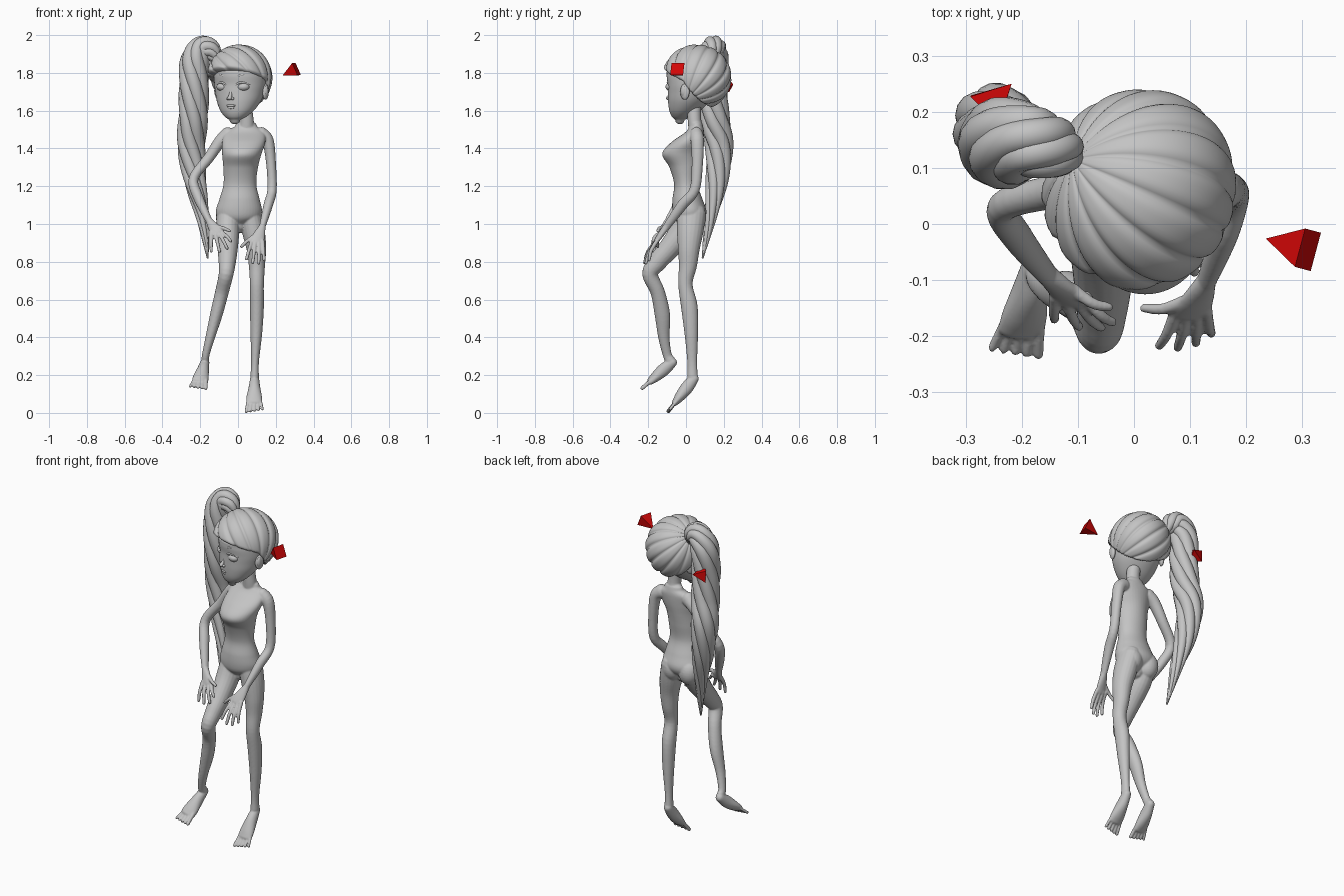
import bpy, bmesh, math
from mathutils import Vector, Matrix

cube = bpy.data.objects.get("Cube")
if cube:
    bpy.data.objects.remove(cube)


def material(name, rgb):
    m = bpy.data.materials.new(name)
    m.use_nodes = True
    m.diffuse_color = (*rgb, 1)
    m.node_tree.nodes["Principled BSDF"].inputs["Base Color"].default_value = (*rgb, 1)
    return m


GREY = material("plain grey", (0.55, 0.55, 0.55))
RED = material("marker red", (0.64, 0.002, 0.002))


def finish(name, bm, mat=GREY, smooth=True):
    bmesh.ops.recalc_face_normals(bm, faces=bm.faces)
    if bm.calc_volume(signed=True) < 0:
        bmesh.ops.reverse_faces(bm, faces=bm.faces)
    me = bpy.data.meshes.new(name)
    bm.to_mesh(me)
    bm.free()
    me.materials.append(mat)
    ob = bpy.data.objects.new(name, me)
    bpy.context.scene.collection.objects.link(ob)
    if smooth:
        for p in me.polygons:
            p.use_smooth = True
    return ob


def spline(pts, steps):
    """Smooth curve through points carrying any number of values."""
    p = [pts[0], *pts, pts[-1]]
    out = []
    for i in range(1, len(p) - 2):
        for k in range(steps):
            t = k / steps
            out.append([0.5 * (2 * b + (c - a) * t + (2 * a - 5 * b + 4 * c - d) * t * t
                               + (3 * b - a - 3 * c + d) * t ** 3)
                        for a, b, c, d in zip(p[i - 1], p[i], p[i + 1], p[i + 2])])
    return out + [list(pts[-1])]


def frames(path):
    """Sideways and depthwise axes at each point of a path."""
    for i, q in enumerate(path):
        a, b = path[max(i - 1, 0)], path[min(i + 1, len(path) - 1)]
        t = (Vector(b[:3]) - Vector(a[:3])).normalized()
        side = t.cross(Vector((0, 1, 0))).normalized()
        yield Vector(q[:3]), side, side.cross(t), t


def tube(bm, pts, sides=20, steps=5, level=False):
    """Loft ellipses (x, y, z, side radius, depth radius) with domed ends."""
    path = spline(pts, steps)
    fr = list(frames(path))
    if level:
        X, Y, Z = Matrix.Identity(3)
        fr = [(c, X, Y, Z) for c, s, d, t in fr]
    sections = [(c, s, d, q[3], q[4]) for (c, s, d, t), q in zip(fr, path)]
    for end, sign in ((0, -1), (-1, 1)):
        c, s, d, ra, rb = sections[end]
        t = fr[end][3] * sign * min(ra, rb)
        caps = [(c + t * math.sin(a), s, d, ra * math.cos(a), rb * math.cos(a)) for a in (0.5, 1, 1.4)]
        sections = sections + caps if end else caps[::-1] + sections
    rings = []
    for c, s, d, ra, rb in sections:
        rings.append([bm.verts.new(c + s * ra * math.cos(a) + d * rb * math.sin(a))
                      for a in (2 * math.pi * k / sides for k in range(sides))])
    for r, n in zip(rings, rings[1:]):
        for k in range(sides):
            j = (k + 1) % sides
            bm.faces.new((r[k], r[j], n[j], n[k]))
    bm.faces.new(rings[0][::-1])
    bm.faces.new(rings[-1])


def ball(bm, centre, radii, u=24, v=16):
    m = Matrix.Translation(centre) @ Matrix.Diagonal((*radii, 1))
    bmesh.ops.create_uvsphere(bm, u_segments=u, v_segments=v, radius=1, matrix=m)


# Doll body: torso, neck and limbs, fused into one skin
body = bmesh.new()
tube(body, [(0, .015, 1.0, .05, .05), (.003, .018, 1.03, .108, .08), (.005, .018, 1.07, .122, .09),
            (.008, .008, 1.13, .107, .08), (.01, 0, 1.21, .087, .063), (.014, -.008, 1.3, .092, .08),
            (.02, -.022, 1.37, .104, .104), (.03, .005, 1.43, .114, .086), (.037, .045, 1.485, .104, .05),
            (.042, .055, 1.515, .06, .036)], 40, 8, True)
for sx in (-1, 1):
    ball(body, (sx * .055, .043, 1.035), (.062, .064, .078))
tube(body, [(.042, .055, 1.48, .05, .04), (.045, .045, 1.55, .038, .036), (.03, .04, 1.66, .04, .04)])
legs = {
    "left": [(.062, .03, 1.06, .058, .076), (.082, .022, .96, .06, .07), (.097, .015, .87, .052, .058),
             (.1, .01, .78, .043, .048), (.1, -.003, .68, .037, .038), (.1, .018, .56, .037, .044),
             (.097, .028, .42, .031, .036), (.09, .033, .27, .021, .026), (.088, .035, .19, .023, .028)],
    "right": [(-.052, .03, 1.06, .06, .076), (-.055, -.02, .96, .062, .068), (-.055, -.09, .87, .054, .057),
              (-.057, -.15, .8, .046, .05), (-.063, -.19, .735, .039, .042), (-.085, -.15, .64, .036, .038),
              (-.115, -.125, .52, .033, .041), (-.147, -.117, .4, .025, .03), (-.17, -.1, .31, .02, .024),
              (-.173, -.085, .28, .021, .027)]}
heels = {"left": (.088, .043, .182), "right": (-.175, -.072, .268)}
slopes = {"left": Vector((-.003, -.108, -.137)), "right": Vector((-.028, -.126, -.108))}
for s in legs:
    tube(body, legs[s])
    heel, run = Vector(heels[s]), slopes[s]
    foot = [(0, .024, .026), (.35, .031, .034), (.7, .041, .027), (.92, .043, .018)]
    tube(body, [(*(heel + run * f), a, b) for f, a, b in foot])
    inner = -1 if s == "left" else 1
    for k in range(5):
        off = inner * (.035 - .0185 * k)
        r = .011 - .0006 * k
        base = heel + run * .85 + Vector((off * .9, 0, 0))
        tip = heel + run * (1.27 - .022 * k) + Vector((off * 1.15, 0, 0))
        tube(body, [(*base, r * .8, r), (*tip, r * .85, r)], 12, 3)

arms = {
    "left": [(.12, .055, 1.475, .04, .035), (.158, .06, 1.44, .032, .035), (.175, .06, 1.32, .026, .03),
             (.18, .045, 1.18, .025, .027), (.16, -.02, 1.1, .025, .028), (.13, -.1, .99, .017, .02)],
    "right": [(-.05, .055, 1.475, .04, .035), (-.092, .06, 1.44, .033, .035), (-.155, .055, 1.35, .028, .03),
              (-.235, .03, 1.24, .026, .028), (-.21, -.02, 1.14, .027, .029), (-.155, -.09, 1.02, .018, .021)]}
palms = {
    "left": [(.13, -.1, .99, .017, .019), (.11, -.14, .935, .033, .015), (.1, -.16, .905, .034, .012)],
    "right": [(-.155, -.09, 1.02, .018, .02), (-.125, -.12, .975, .031, .016), (-.112, -.135, .95, .034, .013)]}
# Fingertips from the thumb outwards
tips = {
    "left": [(.018, -.15, .88), (.045, -.217, .815), (.078, -.22, .795), (.11, -.212, .793), (.138, -.195, .81)],
    "right": [(-.045, -.148, .963), (-.038, -.175, .91), (-.058, -.185, .872), (-.098, -.183, .855),
              (-.142, -.17, .855)]}
for s in arms:
    tube(body, arms[s])
    tube(body, palms[s])
    inner = -1 if s == "left" else 1
    knuckle = Vector(palms[s][2][:3])
    for k, tip in enumerate(tips[s]):
        base = knuckle + Vector((inner * (.044 - .0185 * k), .006, .006))
        if k == 0:
            base = Vector(palms[s][1][:3]) + Vector((inner * .015, .005, .01))
        mid = base.lerp(Vector(tip), .55) + Vector((0, -.008, .004))
        tube(body, [(*base, .0105, .0115), (*mid, .0098, .0105), (*tip, .0085, .0085)], 12, 4)
skin = finish("body", body)
fuse = skin.modifiers.new("fuse", "REMESH")
fuse.mode = "VOXEL"
fuse.voxel_size = 0.0042
fuse.use_smooth_shade = True
soft = skin.modifiers.new("soften", "SMOOTH")
soft.iterations = 5

# Head parts are built facing forward, then turned
TURN = Matrix.Translation((.02, .05, 0)) @ Matrix.Rotation(math.radians(-24), 4, "Z")


def head_part(name, bm):
    bm.transform(TURN)
    return finish(name, bm)


bm = bmesh.new()
tube(bm, [(0, -.09, 1.552, .03, .024), (0, -.08, 1.568, .058, .05), (0, -.062, 1.6, .09, .08),
          (0, -.038, 1.65, .118, .109), (0, -.024, 1.7, .132, .123), (0, -.02, 1.74, .139, .127),
          (0, -.016, 1.79, .141, .137), (0, -.005, 1.82, .135, .135), (0, .005, 1.85, .05, .05)], 48, 6, True)
head_part("face", bm)

bm = bmesh.new()
tube(bm, [(0, -.141, 1.7, .006, .006), (0, -.149, 1.68, .009, .009), (0, -.158, 1.667, .012, .011)], 14)
for sx in (-1, 1):
    ball(bm, (sx * .012, -.149, 1.664), (.009, .01, .008), 12, 8)
head_part("nose", bm)

bm = bmesh.new()
ball(bm, (0, -.137, 1.627), (.03, .013, .008))
ball(bm, (0, -.135, 1.616), (.025, .013, .008))
head_part("lips", bm)

for side, sx in (("left", 1), ("right", -1)):
    bm = bmesh.new()
    ball(bm, (sx * .057, -.113, 1.726), (.037, .031, .024))
    head_part(side + "_eye", bm)
    bm = bmesh.new()
    tube(bm, [(sx * .022, -.141, 1.733, .004, .004), (sx * .055, -.136, 1.75, .006, .006),
              (sx * .096, -.108, 1.738, .004, .004)], 8)
    head_part(side + "_eyelid", bm)
    bm = bmesh.new()
    tube(bm, [(sx * .02, -.146, 1.775, .005, .004), (sx * .06, -.138, 1.788, .005, .004),
              (sx * .1, -.107, 1.778, .002, .002)], 8)
    head_part(side + "_eyebrow", bm)
    bm = bmesh.new()
    ball(bm, (sx * .138, .0, 1.7), (.014, .026, .042))
    ball(bm, (sx * .145, -.006, 1.705), (.01, .015, .028))
    head_part(side + "_ear", bm)

# Swept-back hair: lobes meeting at the ponytail root, tucked in at the hairline
bm = bmesh.new()
LOBES = 14
bmesh.ops.create_uvsphere(bm, u_segments=LOBES * 10, v_segments=56, radius=1)
turn = Vector((0, 0, 1)).rotation_difference(Vector((-.76, .02, .65)))
for v in bm.verts:
    groove = 1 - abs(math.sin(LOBES / 2 * math.atan2(v.co.y, v.co.x)))
    flat = math.hypot(v.co.x, v.co.y)
    p = turn @ v.co * (1.01 - .07 * groove ** 2 * flat)
    p = Vector((-.014 + p.x * .17, .002 + p.y * .184, 1.775 + p.z * .174))
    line = 1.815 - .4 * (p.y + .165) - 1.1 * max(p.y + .01, 0)
    tuck = min(max((line - p.z) / .03 + .5, 0), 1)
    tuck = tuck * tuck * (3 - 2 * tuck)
    centre = Vector((0, .02, 1.75))
    v.co = p.lerp(centre + (p - centre) * .64, tuck)
head_part("hair_cap", bm)

# Ponytail: strands winding about an arched path (x, y, z, spread, thickness)
tail = spline([(-.112, .12, 1.868, .012, .014), (-.145, .135, 1.918, .03, .027), (-.19, .148, 1.932, .036, .03),
               (-.228, .148, 1.86, .043, .037), (-.233, .142, 1.72, .044, .037), (-.236, .152, 1.57, .044, .036),
               (-.247, .175, 1.42, .042, .035), (-.228, .165, 1.24, .034, .028), (-.19, .13, 1.04, .019, .016),
               (-.16, .088, .82, .002, .003)], 6)
axes = list(frames(tail))
STRANDS = 6
for k in range(STRANDS):
    bm = bmesh.new()
    pts = []
    for i, ((c, s, d, t), q) in enumerate(zip(axes, tail)):
        a = 2 * math.pi * (k / STRANDS + 1.4 * i / len(tail))
        pts.append((*(c + (s * math.cos(a) + d * math.sin(a)) * q[3]), q[4], q[4]))
    tube(bm, pts, 14, 2)
    finish("ponytail_strand_%d" % (k + 1), bm)
bm = bmesh.new()
tube(bm, [(-.1, .12, 1.858, .024, .024), (-.118, .125, 1.882, .024, .024)], 16, 3)
finish("hair_tie", bm)

# Floating red pyramids
for name, base, apex in (("left_marker", (.31, -.046, 1.82), (.235, -.026, 1.785)),
                         ("right_marker", (-.266, .203, 1.735), (-.218, .25, 1.738))):
    base, apex = Vector(base), Vector(apex)
    bm = bmesh.new()
    axis = apex - base
    m = (Matrix.Translation((base + apex) / 2) @ axis.to_track_quat("Z", "Y").to_matrix().to_4x4()
         @ Matrix.Rotation(math.pi / 4, 4, "Z"))
    bmesh.ops.create_cone(bm, cap_ends=True, segments=4, radius1=.05, radius2=0, depth=axis.length, matrix=m)
    finish(name, bm, RED, False)
